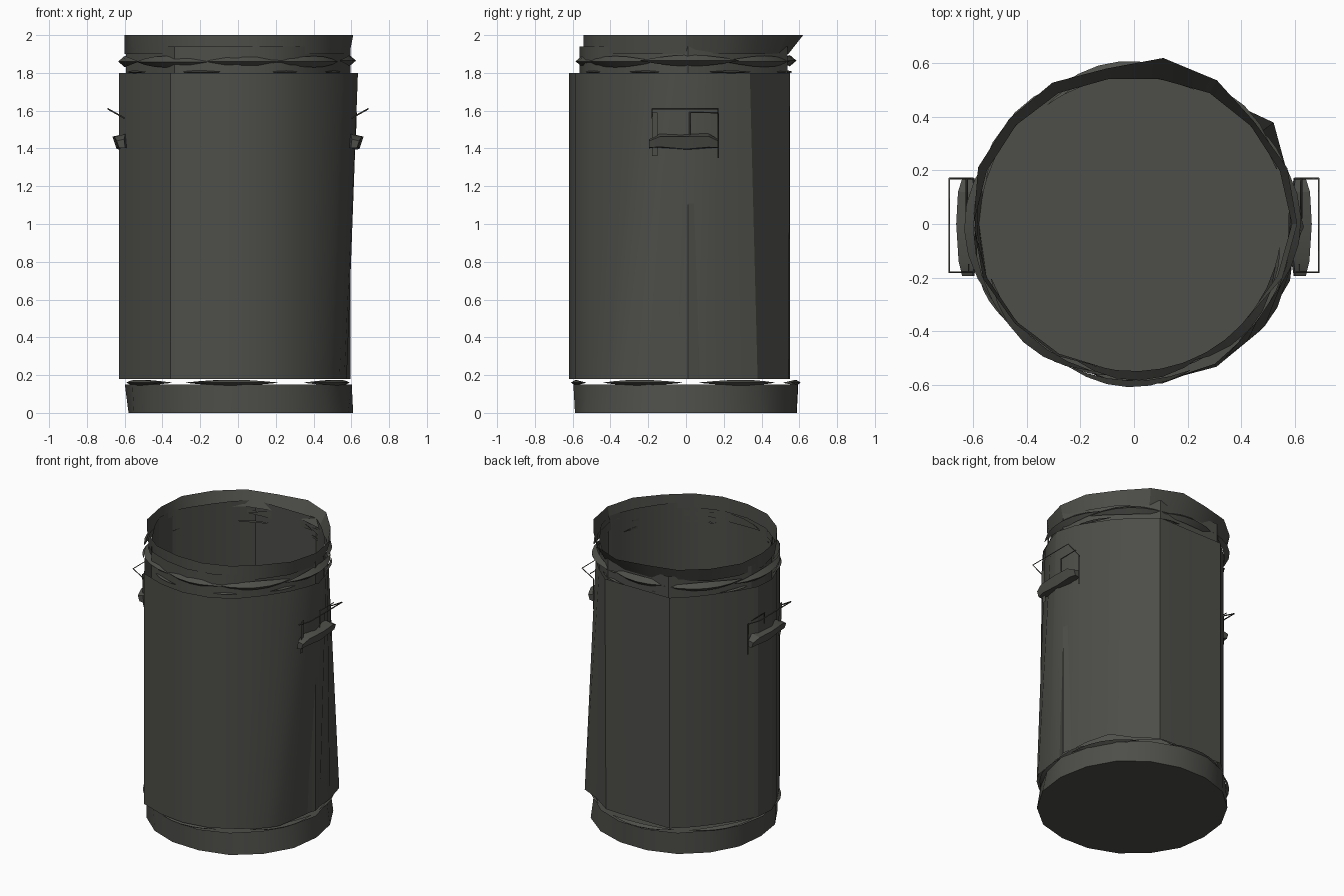
import bpy, bmesh, math, random
from mathutils import Vector

random.seed(4)
cube = bpy.data.objects.get("Cube")
if cube:
    bpy.data.objects.remove(cube)

metal = bpy.data.materials.new("dark grey metal")
metal.use_nodes = True
COLOUR = (0.075, 0.075, 0.067, 1)
metal.diffuse_color = COLOUR
metal.node_tree.nodes["Principled BSDF"].inputs["Base Color"].default_value = COLOUR


def finish(name, bm, angle=25):
    """Turn a bmesh into a shaded object."""
    mesh = bpy.data.meshes.new(name)
    bm.to_mesh(mesh)
    bm.free()
    mesh.materials.append(metal)
    obj = bpy.data.objects.new(name, mesh)
    bpy.context.collection.objects.link(obj)
    bpy.ops.object.select_all(action="DESELECT")
    obj.select_set(True)
    bpy.context.view_layer.objects.active = obj
    bpy.ops.object.shade_smooth_by_angle(angle=math.radians(angle))
    return obj


def polar(radius, degrees, z, shift=0):
    a = math.radians(degrees)
    return Vector((radius * math.cos(a), radius * math.sin(a) + shift, z))


def even(radii):
    """Pair radii with evenly spaced angles."""
    return [(i * 360 / len(radii), r) for i, r in enumerate(radii)]


def shell(name, rings, floor=False, scale=1, shift=0):
    """Open sheet through rings of (height, (angle, radius) outline)."""
    bm = bmesh.new()
    loops = [[bm.verts.new(polar(r * scale, a, z, shift)) for a, r in outline] for z, outline in rings]
    for low, high in zip(loops, loops[1:]):
        for i in range(len(low)):
            j = (i + 1) % len(low)
            bm.faces.new((low[i], low[j], high[j], high[i]))
    if floor:
        bm.faces.new(loops[0][::-1])
    return finish(name, bm)


def dented(radius, amount, count=18):
    return [radius + random.uniform(-amount, amount) for _ in range(count)]


def bead(name, angle, span, radius, z, height, bulge):
    """Pointed sliver of a dented ring, wrapped round the can."""
    bm = bmesh.new()
    steps = 6
    rows = []
    for i in range(steps + 1):
        t = i / steps
        fat = 0.08 + 0.92 * math.sin(math.pi * t)
        a = angle + span * (t - 0.5)
        rows.append([bm.verts.new(polar(radius + bulge * fat * out, a, z + height * fat * up))
                     for out, up in ((0, -0.5), (1, 0), (0, 0.5))])
    for a, b in zip(rows, rows[1:]):
        for k in range(3):
            m = (k + 1) % 3
            bm.faces.new((a[k], b[k], b[m], a[m]))
    bm.faces.new(rows[0])
    bm.faces.new(rows[-1][::-1])
    return finish(name, bm)


def wire(name, points):
    """Thin bent rod."""
    curve = bpy.data.curves.new(name, "CURVE")
    curve.dimensions = "3D"
    curve.bevel_depth = 0.004
    curve.bevel_resolution = 0
    curve.use_fill_caps = True
    spline = curve.splines.new("POLY")
    spline.points.add(len(points) - 1)
    for slot, p in zip(spline.points, points):
        slot.co = (*p, 1)
    curve.materials.append(metal)
    bpy.context.collection.objects.link(bpy.data.objects.new(name, curve))


# Main wall: a shared battered half, and a side that twists into folds
shared = [(90, .55), (115, .607), (130, .58), (144, .57), (160, .59), (172, .625),
          (185, .632), (198, .605), (216, .595), (236, .64), (253, .622), (270, .62), (288, .617), (304, .605)]
folds_top = [(322, .585), (338, .595), (351, .615), (357, .625), (359, .635)]
folds_low = [(314, .61), (322, .62), (330, .62), (344, .585), (353, .58)]
dent_top = [(372, .61), (380, .59), (396, .575), (412, .578), (426, .602), (437, .565)]
dent_low = [(368, .585), (380, .605), (396, .645), (409, .587), (426, .595), (440, .56)]
wall_top = shared + folds_top + dent_top
wall_low = shared + folds_low + dent_low
shell("body_wall", [(0.18, wall_low), (1.8, wall_top)])
shell("inner_wall", [(0.18, wall_top), (1.94, wall_top)], scale=0.94, shift=0.02)

# Base pan with floor
base_low = [r + 0.015 * math.cos(math.radians(i * 20)) for i, r in enumerate(dented(0.6, 0.01))]
shell("base_pan", [(0, even(base_low)), (0.15, even(dented(0.595, 0.012)))], floor=True)
for i, angle in enumerate((30, 95, 150, 205, 268, 335)):
    bead("base_bead_%d" % i, angle, 46, 0.585, 0.16, 0.03, 0.025)

# Flared rim
rim_low = [.59, .58, .57, .565, .55, .55, .565, .575, .585,
           .60, .585, .57, .56, .55, .55, .55, .55, .57]
rim_top = [.61, .61, .59, .62, .63, .59, .61, .61, .62,
           .60, .60, .58, .57, .55, .55, .55, .55, .59]
shell("rim", [(1.9, even(rim_low)), (2, even(rim_top))])

# Dented ring under the rim
for i in range(8):
    angle = i * 45 + 2
    hug = rim_low[round(angle / 20) % 18]
    bead("neck_bead_%d" % i, angle, 52, hug, 1.86 + random.uniform(-.006, .006), 0.06, 0.035)
    bead("neck_seam_%d" % i, angle + 22, 24, hug, 1.805, 0.015, 0.015)


# Side handles: crumpled grip, mounting bracket and a bent rod frame
def handle(prefix, side):
    def at(x, y, z):
        return Vector((side * x, y, z))

    bm = bmesh.new()
    rows = []
    for y, size, lift in ((-.195, .6, -.01), (-.14, .9, .005), (0, 1.1, 0), (.12, .95, .005), (.17, .6, -.01)):
        rows.append([bm.verts.new(at(.615 + a * size, y, 1.435 + lift + b * size))
                     for a, b in ((-.03, -.04), (.025, -.035), (.045, .025), (-.02, .04))])
    for a, b in zip(rows, rows[1:]):
        for k in range(4):
            m = (k + 1) % 4
            bm.faces.new((a[k], a[m], b[m], b[k]))
    bm.faces.new(rows[0][::-1])
    bm.faces.new(rows[-1])
    bmesh.ops.recalc_face_normals(bm, faces=bm.faces)
    finish(prefix + "_handle_grip", bm)
    bracket = bmesh.new()
    bracket.faces.new([bracket.verts.new(at(*p)) for p in
                       ((.61, -.18, 1.36), (.61, -.15, 1.36), (.62, -.15, 1.59), (.62, -.18, 1.59))])
    finish(prefix + "_handle_bracket", bracket)
    wire(prefix + "_handle_rod",
         [at(.6, -.18, 1.56), at(.69, -.18, 1.61), at(.69, .17, 1.61), at(.6, .17, 1.56), at(.6, .17, 1.35)])
    wire(prefix + "_handle_inner_rod", [at(.62, .02, 1.45), at(.625, .02, 1.59), at(.625, .17, 1.59)])


handle("left", 1)
handle("right", -1)
